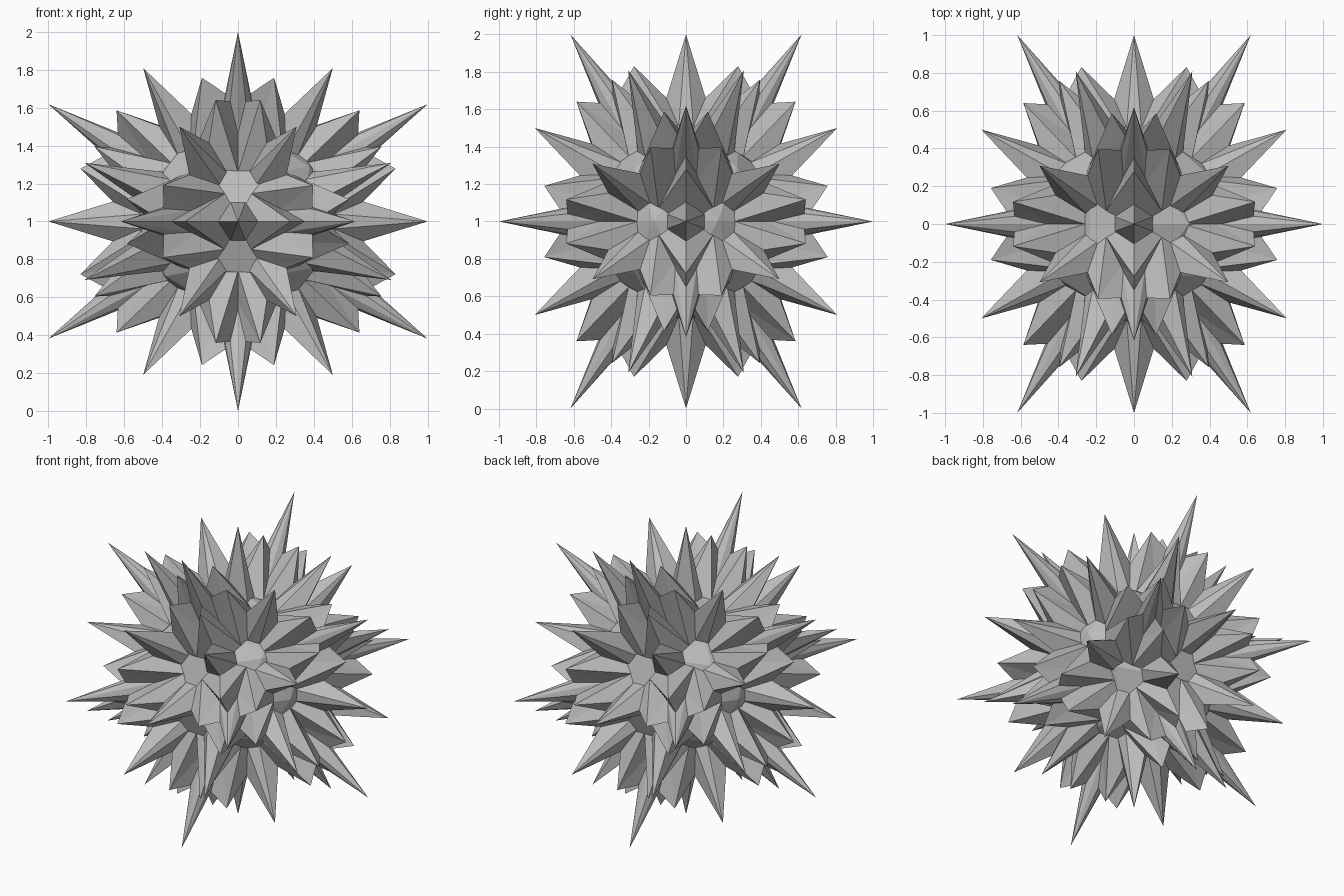
import bpy, bmesh, math
from mathutils import Vector, Matrix

if "Cube" in bpy.data.objects:
    bpy.data.objects.remove(bpy.data.objects["Cube"])

G = (math.sqrt(5) - 1) / 2
grey = bpy.data.materials.new("mid_grey")
grey.diffuse_color = (0.5, 0.5, 0.5, 1)
grey.use_nodes = True
grey.node_tree.nodes["Principled BSDF"].inputs["Base Color"].default_value = grey.diffuse_color

# Icosahedron corner directions, length 1.176
corners = []
for a in (1, -1):
    for b in (G, -G):
        corners += [Vector((a, 0, b)), Vector((b, a, 0)), Vector((0, b, a))]
edges = [(p, q) for i, p in enumerate(corners) for q in corners[i + 1:]
         if (p - q).length < 1.3]


def frame(axis, toward):
    """Matrix with local z along axis and local x leaning to toward."""
    z = axis.normalized()
    x = (toward - z * toward.dot(z)).normalized()
    return Matrix((x, z.cross(x), z)).transposed()


def loft(bm, m, rings):
    """Stack rings of local points up to a one-point tip."""
    rows = [[bm.verts.new(m @ Vector(p)) for p in r] for r in rings]
    bm.faces.new(rows[0][::-1])
    for lo, hi in zip(rows, rows[1:]):
        n = len(lo)
        for i in range(n):
            j = (i + 1) % n
            if len(hi) == 1:
                bm.faces.new((lo[i], lo[j], hi[0]))
            elif i % 2:   # mirror the diagonals about each arm
                bm.faces.new((lo[i], lo[j], hi[j]))
                bm.faces.new((lo[i], hi[j], hi[i]))
            else:
                bm.faces.new((lo[i], lo[j], hi[i]))
                bm.faces.new((lo[j], hi[j], hi[i]))


def star(outer, h_outer, inner, h_inner):
    """Ten points, alternately arm ends and valleys."""
    pts = []
    for i in range(10):
        r, h = (inner, h_inner) if i % 2 else (outer, h_outer)
        t = i * math.pi / 5
        pts.append((r * math.cos(t), r * math.sin(t), h))
    return pts


def finish(bm, name):
    bmesh.ops.recalc_face_normals(bm, faces=bm.faces)
    me = bpy.data.meshes.new(name)
    bm.to_mesh(me)
    bm.free()
    me.materials.append(grey)
    ob = bpy.data.objects.new(name, me)
    ob.location.z = 1
    bpy.context.collection.objects.link(ob)


# Five-armed ridged crowns and the long spikes rising out of them
crowns, long_spikes = bmesh.new(), bmesh.new()
for c in corners:
    near = next(q for q in corners if 0.1 < (q - c).length < 1.3)
    m = frame(c, near)
    loft(crowns, m, [star(0.30, 0.45, 0.25, 0.46), star(0.20, 0.853, 0.115, 0.58),
                     [(0, 0, 0.74)]])
    depth = c.length - 0.5
    loft(long_spikes, m, [star(0.177 * depth, 0.5, 0.17 * depth, 0.5),
                          [(0, 0, c.length)]])
finish(crowns, "ridged_crowns")
finish(long_spikes, "long_spikes")

# Flat six-sided spikes between each pair of long spikes
flat_spikes = bmesh.new()
for p, q in edges:
    m = frame(p + q, p - q)
    d = 0.55
    base = [(x * d, y * d, 1 - d) for x, y in
            ((0.309, 0), (0.079, 0.206), (-0.079, 0.206),
             (-0.309, 0), (-0.079, -0.206), (0.079, -0.206))]
    loft(flat_spikes, m, [base, [(0, 0, 1)]])
finish(flat_spikes, "flat_spikes")

# Faceted core
core = bmesh.new()
bmesh.ops.create_icosphere(core, subdivisions=2, radius=0.55)
finish(core, "core")
